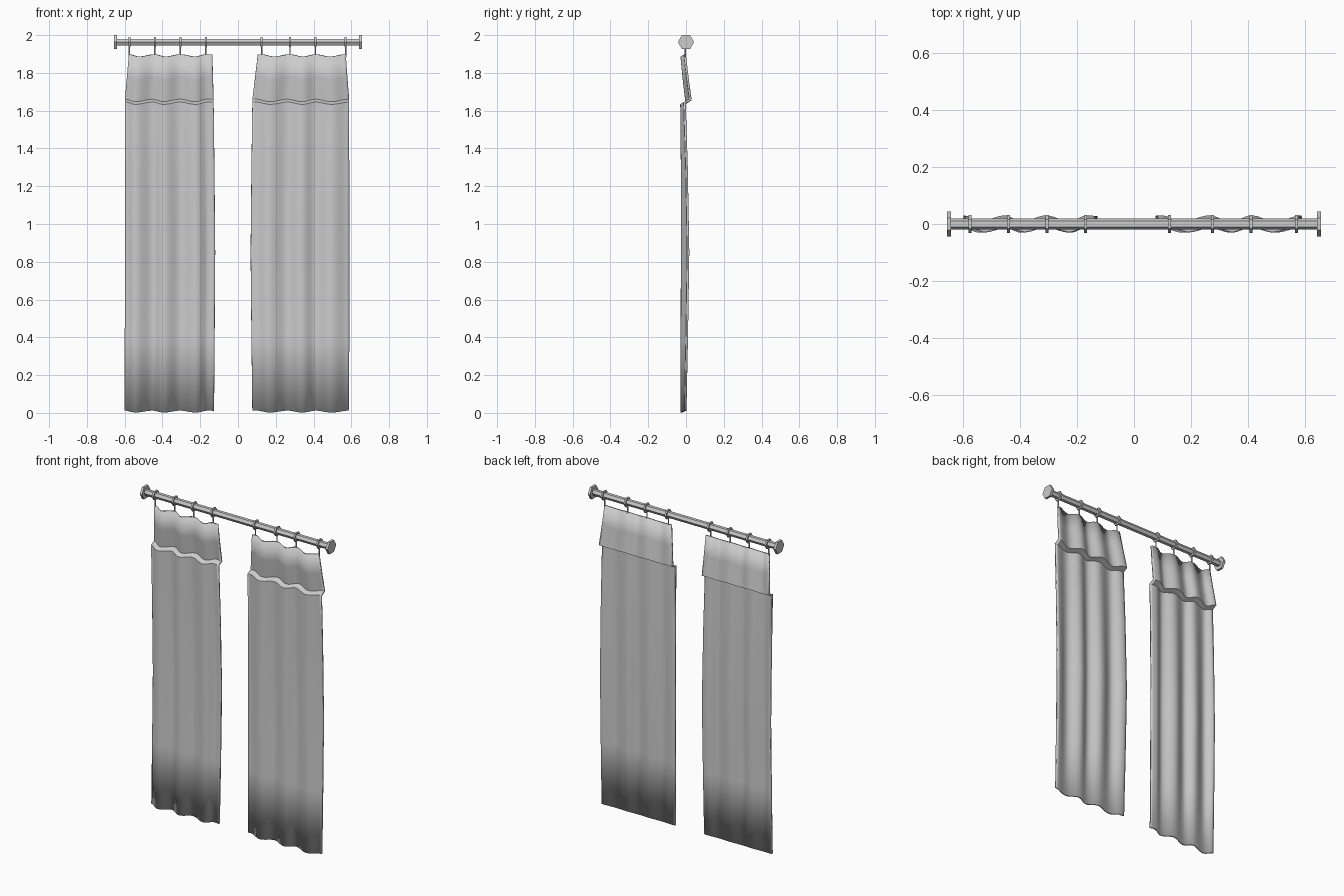
import bpy, bmesh, math

if "Cube" in bpy.data.objects:
    bpy.data.objects.remove(bpy.data.objects["Cube"])

ROD_Z = 1.963


def smooth(ob, angle=40):
    bpy.ops.object.select_all(action='DESELECT')
    ob.select_set(True)
    bpy.context.view_layer.objects.active = ob
    bpy.ops.object.shade_smooth_by_angle(angle=math.radians(angle))


def x_cylinder(name, x, radius, length):
    # six-sided cylinder lying along x
    bpy.ops.mesh.primitive_cylinder_add(vertices=6, radius=radius, depth=length,
                                        location=(x, 0, ROD_Z), rotation=(0, math.pi / 2, 0))
    bpy.context.object.name = name


def lerp_keys(keys, t):
    # cosine-eased interpolation through (position, value) pairs
    if t <= keys[0][0]:
        return keys[0][1]
    for (a, va), (b, vb) in zip(keys, keys[1:]):
        if t <= b:
            s = (1 - math.cos(math.pi * (t - a) / (b - a))) / 2
            return va + (vb - va) * s
    return keys[-1][1]


def curtain(name, rings, folds, top, ledge, mid, bottom):
    # w = +1 at each ring (cloth pushed back), -1 at the fold between rings
    keys = sorted([(x, 1) for x in rings] + [(x, -1) for x in folds] +
                  [(top[0] - .02, .8), (top[1] + .02, .7)])
    # rows: z, z wave, y centre, y wave, x extents
    rows = [(1.892, .006, -.015, .009, top),
            (1.77, .007, -.002, .010, [(a + b) / 2 for a, b in zip(top, ledge)]),
            (1.651, .007, .013, .011, ledge),
            (1.636, .006, -.016, .009, ledge),
            (1.30, 0, -.009, .013, [(a + b) / 2 for a, b in zip(ledge, mid)]),
            (0.85, 0, -.005, .017, mid),
            (0.40, 0, -.009, .014, [(a + b) / 2 for a, b in zip(bottom, mid)]),
            (0.007, .005, -.013, .010, bottom)]
    n = 36
    bm = bmesh.new()
    grid = []
    for z, wz, y, wy, (l, r) in rows:
        row = []
        for i in range(n + 1):
            u = i / n
            w = lerp_keys(keys, top[0] + (top[1] - top[0]) * u)
            row.append(bm.verts.new((l + (r - l) * u, y + wy * w, z + wz * w)))
        grid.append(row)
    for a, b in zip(grid, grid[1:]):
        for i in range(n):
            bm.faces.new((a[i], b[i], b[i + 1], a[i + 1]))
    me = bpy.data.meshes.new(name)
    bm.to_mesh(me)
    bm.free()
    ob = bpy.data.objects.new(name, me)
    bpy.context.collection.objects.link(ob)
    smooth(ob)
    mod = ob.modifiers.new("cloth_thickness", 'SOLIDIFY')
    mod.thickness = .011
    mod.offset = 0
    mod.use_even_offset = True


# rod and end caps
x_cylinder("rod", 0, .020, 1.29)
for side, x in (("left", -.648), ("right", .648)):
    x_cylinder(side + "_end_cap", x, .043, .015)

left_rings = (-.575, -.44, -.305, -.17)
right_rings = (.125, .275, .41, .57)

# rings and the hooks that hold the cloth
for i, x in enumerate(left_rings + right_rings):
    x_cylinder(f"ring_{i + 1}", x, .031, .011)
    bpy.ops.mesh.primitive_cylinder_add(vertices=6, radius=.004, depth=.06,
                                        location=(x, -.004, 1.915))
    bpy.context.object.name = f"hook_{i + 1}"

# two cloth panels, each with a set-back top band above a ledge
curtain("left_curtain", left_rings, (-.525, -.385, -.225),
        (-.577, -.136), (-.598, -.129), (-.598, -.121), (-.599, -.127))
curtain("right_curtain", right_rings, (.19, .345, .485),
        (.105, .570), (.076, .588), (.067, .589), (.076, .588))
